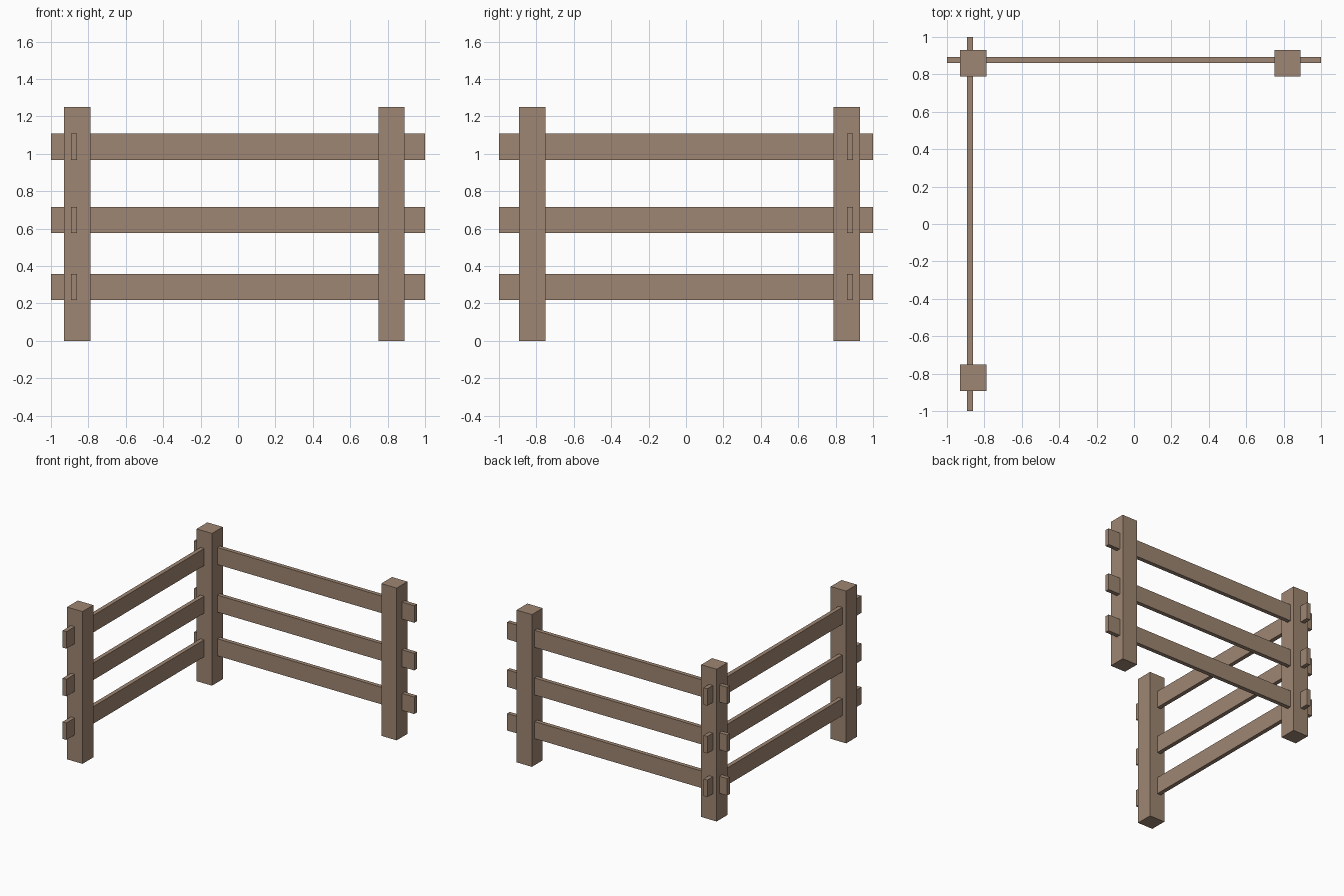
import bpy
import bmesh

if "Cube" in bpy.data.objects:
    bpy.data.objects.remove(bpy.data.objects["Cube"])

# Single weathered wood colour
wood = bpy.data.materials.new("brown_wood")
wood.diffuse_color = (0.342, 0.238, 0.168, 1.0)
wood.use_nodes = True
wood.node_tree.nodes["Principled BSDF"].inputs["Base Color"].default_value = wood.diffuse_color


def box(name, lo, hi):
    """Axis-aligned box between two corners."""
    bm = bmesh.new()
    bmesh.ops.create_cube(bm, size=1.0)
    size = [b - a for a, b in zip(lo, hi)]
    bmesh.ops.scale(bm, vec=size, verts=bm.verts)
    mesh = bpy.data.meshes.new(name)
    bm.to_mesh(mesh)
    bm.free()
    mesh.materials.append(wood)
    obj = bpy.data.objects.new(name, mesh)
    obj.location = [(a + b) / 2 for a, b in zip(lo, hi)]
    bpy.context.collection.objects.link(obj)
    return obj


# Square posts: shared corner, right end, front end
POST = 0.14
for name, x, y in (("corner_post", -0.859, 0.859),
                   ("right_post", 0.82, 0.859),
                   ("front_post", -0.859, -0.822)):
    h = POST / 2
    box(name, (x - h, y - h, 0), (x + h, y + h, 1.251))

# Three rails on each side, running through the posts
for level, z in zip(("lower", "middle", "upper"), (0.2885, 0.647, 1.0385)):
    z0, z1 = z - 0.07, z + 0.07
    box(level + "_back_rail", (-1, 0.860, z0), (1, 0.894, z1))
    box(level + "_left_rail", (-0.894, -1, z0), (-0.860, 1, z1))
